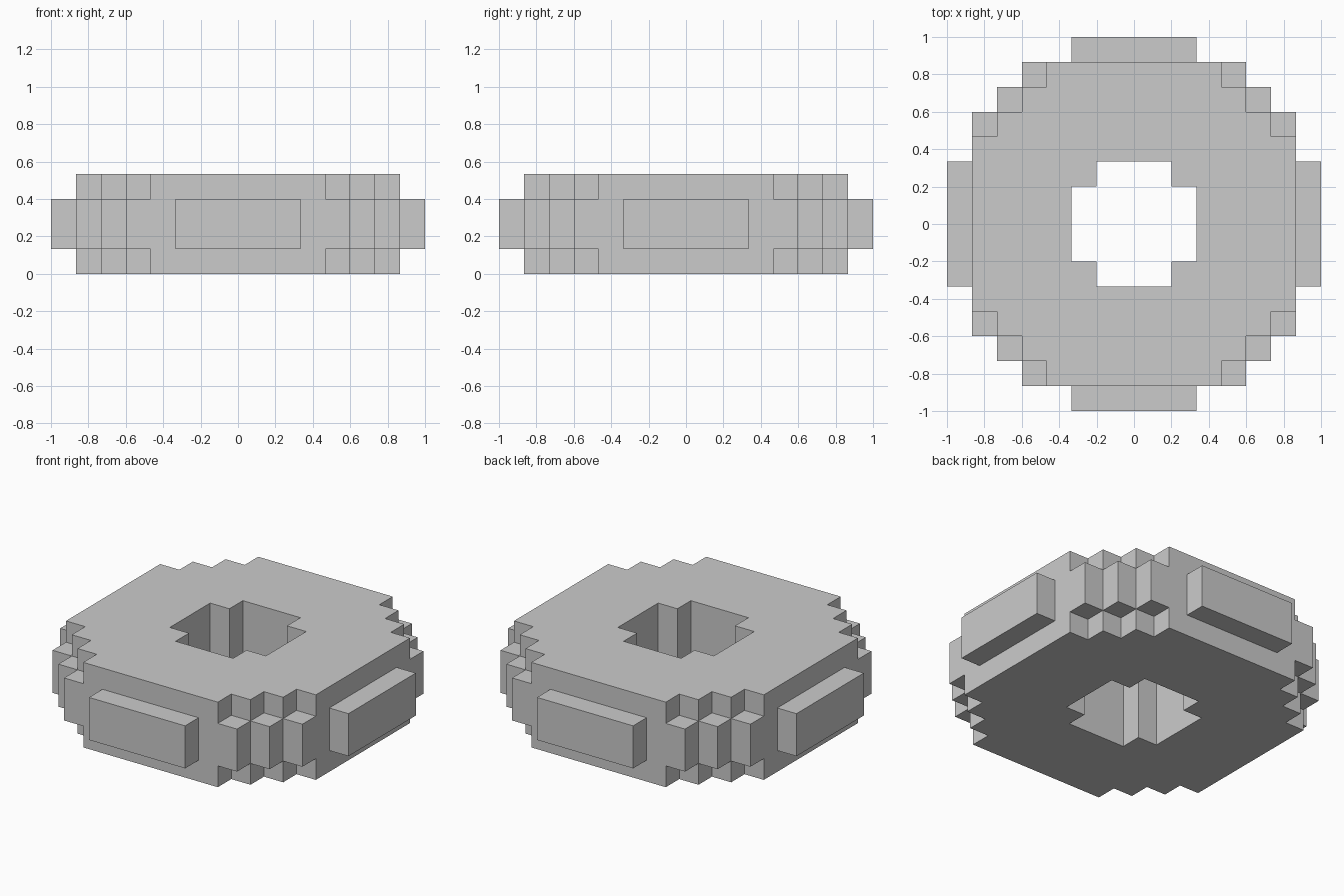
import bpy
import bmesh
from math import pi
from mathutils import Matrix, Vector

cube = bpy.data.objects.get("Cube")
if cube:
    bpy.data.objects.remove(cube, do_unlink=True)

U = 2 / 15  # one block of the stepped shape

grey = bpy.data.materials.new("light_grey")
grey.use_nodes = True
colour = (0.6, 0.6, 0.6, 1)
grey.diffuse_color = colour
grey.node_tree.nodes["Principled BSDF"].inputs["Base Color"].default_value = colour


def make_object(name, bm):
    mesh = bpy.data.meshes.new(name)
    bm.to_mesh(mesh)
    bm.free()
    mesh.materials.append(grey)
    obj = bpy.data.objects.new(name, mesh)
    bpy.context.collection.objects.link(obj)
    return obj


def make_box(name, low, high, turn):
    """Box between two corners, in block units, turned about z."""
    low, high = Vector(low) * U, Vector(high) * U
    bm = bmesh.new()
    bmesh.ops.create_cube(bm, size=1)
    bm.transform(Matrix.Rotation(turn, 4, "Z")
                 @ Matrix.Translation((low + high) / 2)
                 @ Matrix.Diagonal((high - low).to_4d()))
    return make_object(name, bm)


# Ring body: one stepped quarter, repeated round the centre and thickened
quarter = [(2.5, 0), (6.5, 0), (6.5, 3.5), (5.5, 3.5), (5.5, 4.5),
           (4.5, 4.5), (4.5, 5.5), (3.5, 5.5), (3.5, 6.5), (0, 6.5),
           (0, 2.5), (1.5, 2.5), (1.5, 1.5), (2.5, 1.5)]
bm = bmesh.new()
for i in range(4):
    rot = Matrix.Rotation(i * pi / 2, 3, "Z")
    bm.faces.new([bm.verts.new(rot @ Vector((x * U, y * U, 0))) for x, y in quarter])
bmesh.ops.remove_doubles(bm, verts=bm.verts[:], dist=0.001)
body = make_object("ring_body", bm)
solid = body.modifiers.new("thickness", "SOLIDIFY")
solid.thickness = 4 * U
solid.offset = 1

# Raised side panels and the corner step blocks, on the middle layer
sides = ["left", "back", "right", "front"]
for i, side in enumerate(sides):
    turn = i * pi / 2
    make_box(f"{side}_panel", (6.5, -2.5, 1), (7.5, 2.5, 3), turn)
    for s in range(3):
        x, y = 5.5 - s, 3.5 + s
        make_box(f"{side}_corner_step_{s + 1}", (x, y, 1), (x + 1, y + 1, 3), turn)
